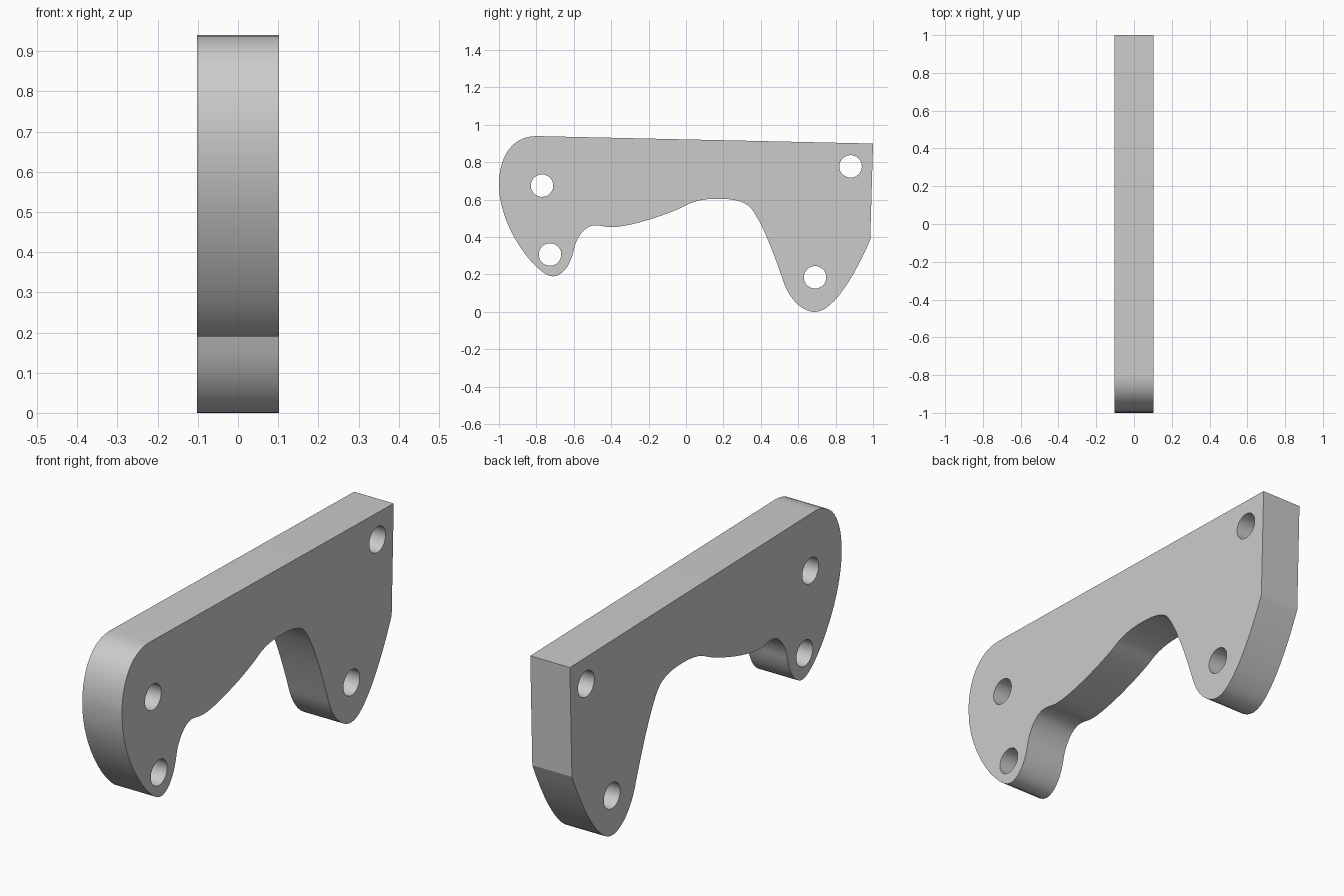
import bpy
from math import radians

cube = bpy.data.objects.get("Cube")
if cube:
    bpy.data.objects.remove(cube)

THICKNESS = 0.204
HOLE_RADIUS = 0.06
HOLES = [(-0.77, 0.675), (-0.727, 0.307), (0.88, 0.778), (0.69, 0.185)]

# Outline anchors: incoming handle, point, outgoing handle (None = straight side)
OUTLINE = [
    (None, (1, 0.9), None),
    (None, (0.985, 0.385), (0.91, 0.21)),
    ((0.79, 0), (0.69, 0), (0.62, 0)),
    ((0.555, 0.07), (0.525, 0.15), (0.485, 0.27)),
    ((0.405, 0.495), (0.34, 0.563), (0.3, 0.597)),
    ((0.24, 0.605), (0.17, 0.605), (0.1, 0.605)),
    ((0.045, 0.595), (0, 0.57), (-0.06, 0.535)),
    ((-0.29, 0.453), (-0.4, 0.453), (-0.435, 0.453)),
    ((-0.455, 0.463), (-0.485, 0.463), (-0.54, 0.463)),
    ((-0.583, 0.4), (-0.597, 0.345), (-0.61, 0.27)),
    ((-0.65, 0.19), (-0.715, 0.19), (-0.79, 0.19)),
    ((-1, 0.44), (-1, 0.68), (-1, 0.83)),
    ((-0.93, 0.94), (-0.8, 0.94), None),
]


def add_loop(curve, anchors):
    """Add a closed bezier loop to the flat profile."""
    spline = curve.splines.new("BEZIER")
    spline.bezier_points.add(len(anchors) - 1)
    spline.use_cyclic_u = True
    spline.resolution_u = 12
    for point, (before, co, after) in zip(spline.bezier_points, anchors):
        point.handle_left_type = "FREE" if before else "VECTOR"
        point.handle_right_type = "FREE" if after else "VECTOR"
        point.co = (*co, 0)
        point.handle_left = (*(before or co), 0)
        point.handle_right = (*(after or co), 0)


def circle(center, radius):
    """Four bezier anchors around a round hole."""
    cx, cy = center
    k = radius * 0.5523
    anchors = []
    for dx, dy in ((1, 0), (0, 1), (-1, 0), (0, -1)):
        px, py = cx + dx * radius, cy + dy * radius
        anchors.append(((px + dy * k, py - dx * k), (px, py),
                        (px - dy * k, py + dx * k)))
    return anchors


# Plate profile with four bolt holes, extruded to thickness
profile = bpy.data.curves.new("bracket_plate", "CURVE")
profile.dimensions = "2D"
profile.fill_mode = "BOTH"
profile.extrude = THICKNESS / 2
add_loop(profile, OUTLINE)
for hole in HOLES:
    add_loop(profile, circle(hole, HOLE_RADIUS))

plate = bpy.data.objects.new("bracket_plate", profile)
bpy.context.collection.objects.link(plate)
plate.rotation_euler = (radians(90), 0, radians(90))

# Turn into a welded mesh with crisp rims and smooth curved walls
bpy.ops.object.select_all(action="DESELECT")
plate.select_set(True)
bpy.context.view_layer.objects.active = plate
bpy.ops.object.convert(target="MESH")
bpy.ops.object.transform_apply(location=False, rotation=True, scale=False)
bpy.ops.object.mode_set(mode="EDIT")
bpy.ops.mesh.select_all(action="SELECT")
bpy.ops.mesh.remove_doubles(threshold=0.0005)
bpy.ops.mesh.normals_make_consistent(inside=False)
bpy.ops.object.mode_set(mode="OBJECT")
bpy.ops.object.shade_smooth_by_angle(angle=radians(20))

# Plain grey finish
grey = bpy.data.materials.new("light_grey")
grey.use_nodes = True
color = (0.6, 0.6, 0.6, 1)
grey.diffuse_color = color
grey.node_tree.nodes["Principled BSDF"].inputs["Base Color"].default_value = color
plate.data.materials.clear()
plate.data.materials.append(grey)
